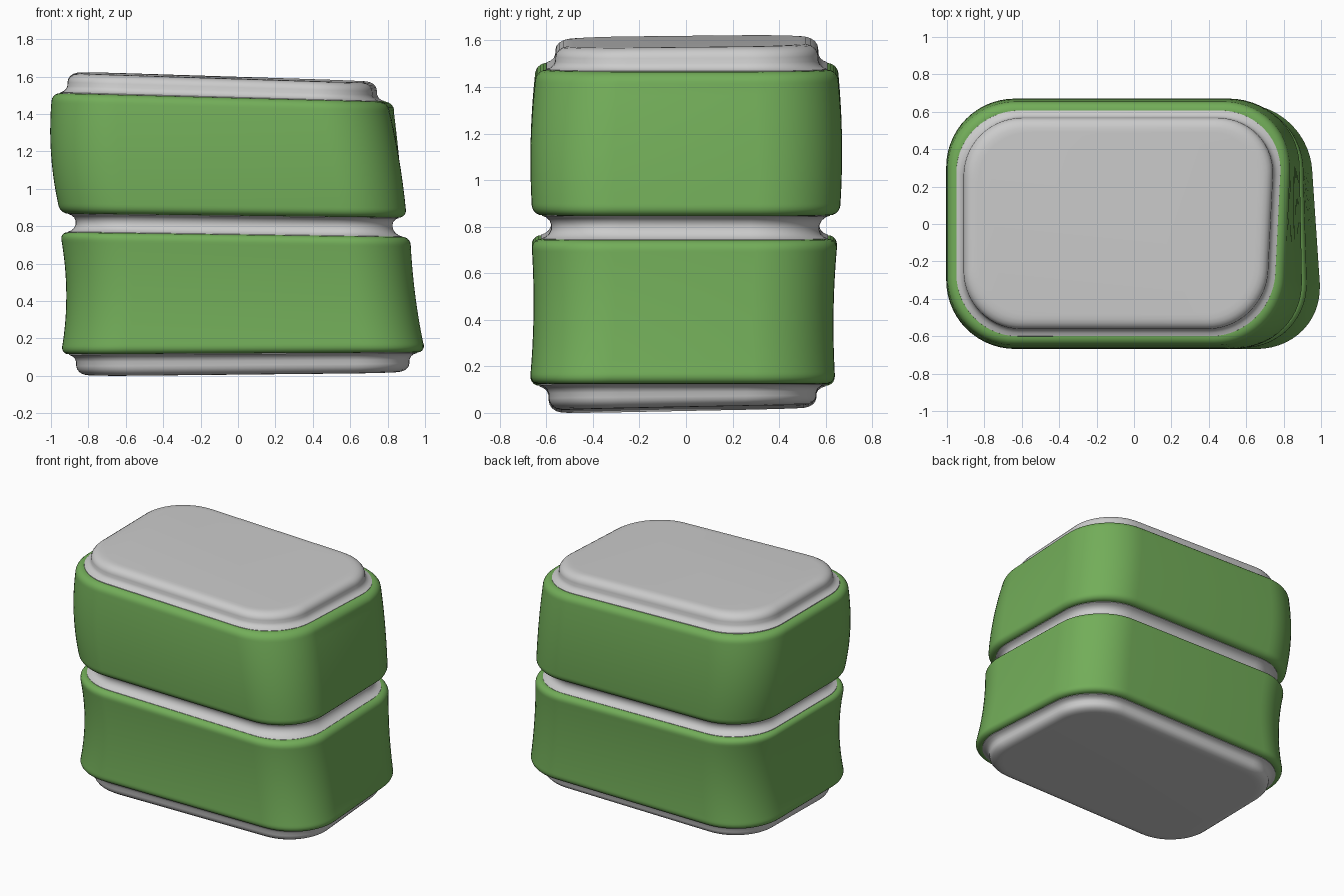
import bpy, bmesh, math

if "Cube" in bpy.data.objects:
    bpy.data.objects.remove(bpy.data.objects["Cube"])

SEG = 14  # segments per rounded corner

# Ring: x0, x1, y0, y1, corner radius, z left, z right, z rise front-to-back, skew of right side
UPPER = [(-0.95, 0.895, -0.66, 0.66, 0.35, 0.867, 0.845, 0.0, 0.02),
         (-1.0, 0.862, -0.667, 0.67, 0.36, 1.19, 1.155, 0.0, 0.0),
         (-0.993, 0.812, -0.643, 0.65, 0.36, 1.512, 1.465, 0.0, -0.05)]
LOWER = [(-0.947, 0.978, -0.672, 0.642, 0.35, 0.115, 0.125, 0.0, 0.07),
         (-0.918, 0.935, -0.655, 0.634, 0.35, 0.44, 0.435, 0.0, 0.04),
         (-0.952, 0.912, -0.665, 0.652, 0.35, 0.768, 0.742, 0.0, 0.03)]


def mix(a, b, t):
    return tuple(p + (q - p) * t for p, q in zip(a, b))


def through(keys, t):
    """Smooth curve passing through three key rings."""
    w = ((1 - t) * (1 - 2 * t), 4 * t * (1 - t), t * (2 * t - 1))
    return tuple(sum(k * c for k, c in zip(w, col)) for col in zip(*keys))


def inset(ring, d):
    x0, x1, y0, y1, r, *rest = ring
    return (x0 + d, x1 - d, y0 + d, y1 - d, r - d * 0.6, *rest)


def ring_points(ring):
    x0, x1, y0, y1, r, zl, zr, rise, skew = ring
    centres = [(x1 - r, y1 - r), (x0 + r, y1 - r), (x0 + r, y0 + r), (x1 - r, y0 + r)]
    for c, (cx, cy) in enumerate(centres):
        for i in range(SEG + 1):
            a = math.pi / 2 * (c + i / SEG)
            x, y = cx + r * math.cos(a), cy + r * math.sin(a)
            u, v = (x - x0) / (x1 - x0), (y - y0) / (y1 - y0)
            yield x - skew * y * u, y, zl + (zr - zl) * u + rise * v


def loft(name, rings, color=None, bevel=0):
    bm = bmesh.new()
    loops = [[bm.verts.new(p) for p in ring_points(r)] for r in rings]
    n = len(loops[0])
    for a, b in zip(loops, loops[1:]):
        for i in range(n):
            j = (i + 1) % n
            bm.faces.new((a[i], a[j], b[j], b[i]))
    bm.faces.new(loops[0][::-1])
    bm.faces.new(loops[-1])
    bmesh.ops.recalc_face_normals(bm, faces=bm.faces)
    if bevel:
        edges = [e for e in bm.edges if e.calc_face_angle(0) > math.radians(50)]
        bmesh.ops.bevel(bm, geom=edges, offset=bevel, segments=5, profile=0.5,
                        affect='EDGES')
    mesh = bpy.data.meshes.new(name)
    bm.to_mesh(mesh)
    bm.free()
    ob = bpy.data.objects.new(name, mesh)
    bpy.context.collection.objects.link(ob)
    if color:
        mesh.materials.append(color)
    bpy.ops.object.select_all(action='DESELECT')
    bpy.context.view_layer.objects.active = ob
    ob.select_set(True)
    bpy.ops.object.shade_smooth_by_angle(angle=math.radians(40))
    return ob


green = bpy.data.materials.new("green")
green.diffuse_color = (0.17, 0.42, 0.10, 1)
green.use_nodes = True
green.node_tree.nodes["Principled BSDF"].inputs["Base Color"].default_value = green.diffuse_color

# Green sleeves
for name, keys in (("upper_band", UPPER), ("lower_band", LOWER)):
    loft(name, [through(keys, i / 12) for i in range(13)], green, 0.042)

# Raised end caps: (inset, fraction of height), flared at the sleeve, rounded at the end
CAP = [(0.042, -0.2), (0.043, 0.03), (0.06, 0.09), (0.074, 0.2), (0.081, 0.35),
       (0.082, 0.55), (0.086, 0.7), (0.097, 0.84), (0.114, 0.94), (0.135, 0.99), (0.16, 1.0)]


def cap(name, base, end_z):
    end = base[:5] + end_z + base[8:]
    loft(name, [inset(mix(base, end, t), d) for d, t in CAP])


cap("top_cap", UPPER[2], (1.615, 1.567, 0.01))
cap("bottom_cap", LOWER[0], (-0.002, 0.015, 0.02))

# Recessed neck between the sleeves
NECK = [(0.04, -0.2), (0.042, 0.02), (0.06, 0.09), (0.075, 0.22), (0.083, 0.4),
        (0.083, 0.6), (0.075, 0.78), (0.06, 0.91), (0.042, 0.98), (0.04, 1.2)]
loft("neck", [inset(mix(LOWER[2], UPPER[0], t), d) for d, t in NECK])
